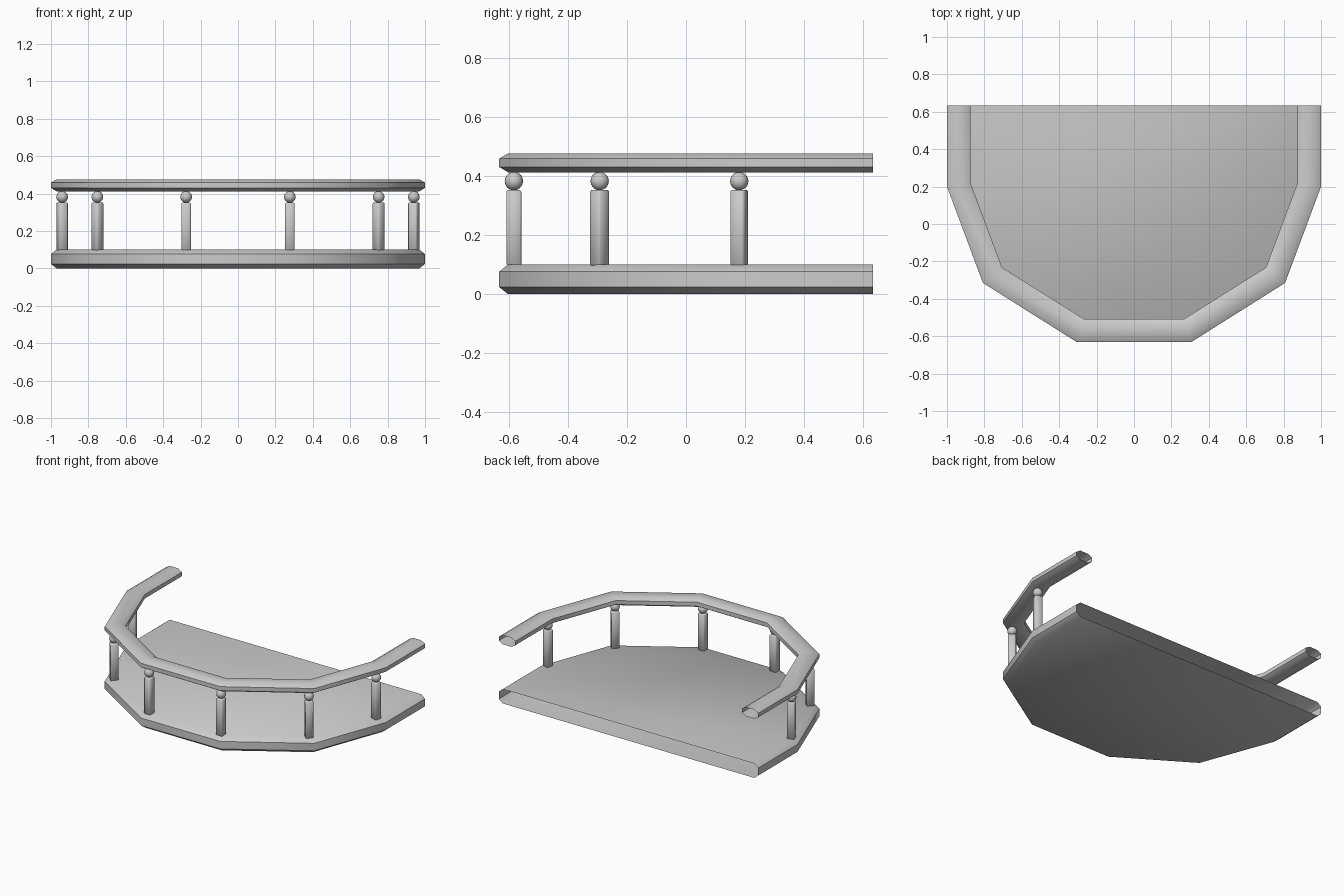
import bpy, bmesh, math
from mathutils import Vector

if "Cube" in bpy.data.objects:
    bpy.data.objects.remove(bpy.data.objects["Cube"])

# Outer outline of the balcony, right half mirrored to the left
half = [(0.305, -0.632), (0.808, -0.315), (1.0, 0.2), (1.0, 0.633)]
outline = [Vector((-x, y)) for x, y in reversed(half)] + [Vector(p) for p in half]


def inset(d):
    """Mitred inward offset of the open outline."""
    pts = []
    n = len(outline)
    for i, p in enumerate(outline):
        dirs = []
        if i > 0:
            dirs.append((p - outline[i - 1]).normalized())
        if i < n - 1:
            dirs.append((outline[i + 1] - p).normalized())
        norms = [Vector((-t.y, t.x)) for t in dirs]
        m = sum(norms, Vector((0, 0))).normalized()
        pts.append(p + m * d / m.dot(norms[0]))
    return pts


def sweep(name, section, closed):
    """Sweep an (inset, z) section along the outline, ends left open."""
    bm = bmesh.new()
    rows = [[bm.verts.new((p.x, p.y, z)) for p in inset(d)] for d, z in section]
    pairs = list(zip(rows, rows[1:]))
    if closed:
        pairs.append((rows[-1], rows[0]))
    else:
        bm.faces.new(rows[0])
        bm.faces.new(rows[-1])
    for a, b in pairs:
        for i in range(len(a) - 1):
            bm.faces.new((a[i], a[i + 1], b[i + 1], b[i]))
    bmesh.ops.recalc_face_normals(bm, faces=bm.faces)
    finish(name, bm)


def finish(name, bm, angle=50):
    me = bpy.data.meshes.new(name)
    bm.to_mesh(me)
    bm.free()
    ob = bpy.data.objects.new(name, me)
    bpy.context.collection.objects.link(ob)
    bpy.ops.object.select_all(action='DESELECT')
    ob.select_set(True)
    bpy.context.view_layer.objects.active = ob
    bpy.ops.object.shade_smooth_by_angle(angle=math.radians(angle))
    return ob


# Floor slab, hollow and open at the back
sweep("floor_slab", [(0.03, 0.0), (0.0, 0.024), (0.0, 0.076), (0.03, 0.1)], False)

# Hand rail, hollow tube with chamfered section
sweep("hand_rail", [(0.03, 0.412), (0.0, 0.43), (0.0, 0.458), (0.03, 0.476),
                    (0.095, 0.476), (0.125, 0.458), (0.125, 0.43), (0.095, 0.412)], True)

# Square posts with softened edges, each topped by a ball
for x, y, rot in [(0.277, -0.582, 0), (0.752, -0.292, 45), (0.94, 0.18, 70)]:
    for side, label in ((1, "right"), (-1, "left")):
        bm = bmesh.new()
        bmesh.ops.create_cube(bm, size=1)
        bmesh.ops.scale(bm, vec=(0.05, 0.05, 0.256), verts=bm.verts)
        bmesh.ops.bevel(bm, geom=bm.edges[:], offset=0.005, segments=1, affect='EDGES')
        post = finish(f"post_{label}_{rot}", bm)
        post.location = (side * x, y, 0.224)
        post.rotation_euler.z = math.radians(side * rot)

        bm = bmesh.new()
        bmesh.ops.create_uvsphere(bm, u_segments=16, v_segments=10, radius=0.031)
        ball = finish(f"post_ball_{label}_{rot}", bm)
        ball.location = (side * x, y, 0.382)
